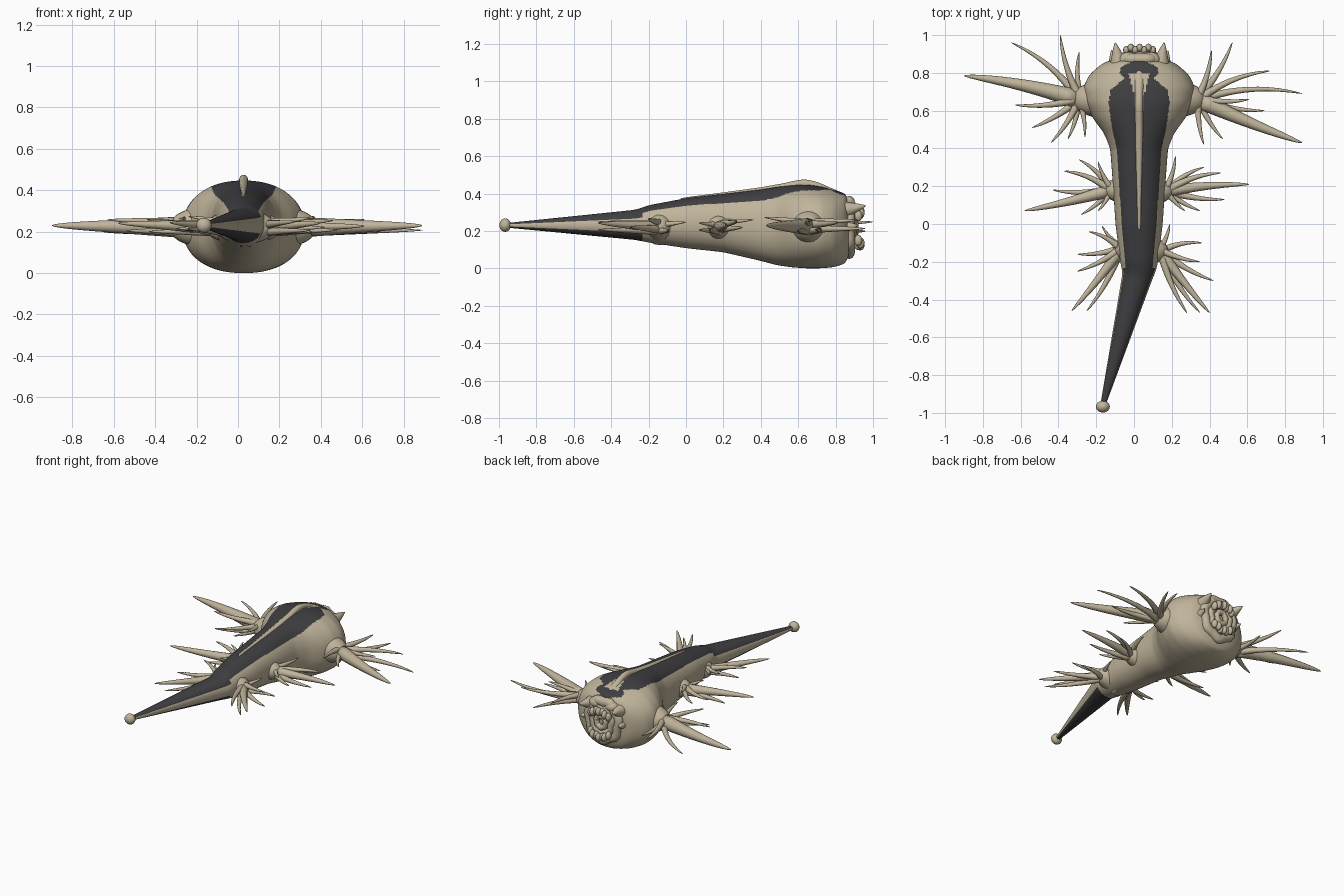
import bpy, bmesh, math, random
from mathutils import Vector

if "Cube" in bpy.data.objects:
    bpy.data.objects.remove(bpy.data.objects["Cube"])

random.seed(4)


def mat(name, c):
    m = bpy.data.materials.new(name)
    m.diffuse_color = (*c, 1)
    m.use_nodes = True
    m.node_tree.nodes["Principled BSDF"].inputs["Base Color"].default_value = m.diffuse_color
    return m


TAN = mat("tan skin", (0.53, 0.46, 0.33))
DARK = mat("charcoal markings", (0.05, 0.05, 0.054))


def lerp(tab, y, k=1):
    if y <= tab[0][0]:
        return tab[0][k]
    for p, q in zip(tab, tab[1:]):
        if y <= q[0]:
            return p[k] + (q[k] - p[k]) * (y - p[0]) / (q[0] - p[0])
    return tab[-1][k]


def finish(name, bm, mats=(TAN,)):
    bmesh.ops.recalc_face_normals(bm, faces=bm.faces)
    me = bpy.data.meshes.new(name)
    bm.to_mesh(me)
    bm.free()
    for m in mats:
        me.materials.append(m)
    for p in me.polygons:
        p.use_smooth = True
    ob = bpy.data.objects.new(name, me)
    bpy.context.collection.objects.link(ob)


def bridge(bm, rings, closed=False):
    # skin rings of vertices, then cap the ends or close the loop
    for a, b in zip(rings, rings[1:] + rings[:1] if closed else rings[1:]):
        n = len(a)
        for i in range(n):
            bm.faces.new((a[i], a[(i + 1) % n], b[(i + 1) % n], b[i]))
    if not closed:
        bm.faces.new(rings[0])
        bm.faces.new(rings[-1])


def tube(bm, pts, radii, sides=12):
    rings = []
    for i, p in enumerate(pts):
        t = (pts[min(i + 1, len(pts) - 1)] - pts[max(i - 1, 0)]).normalized()
        u = t.cross(Vector((0, 0, 1))).normalized()
        v = u.cross(t)
        r = max(radii[i], 0.0008)
        angles = [k * math.tau / sides for k in range(sides)]
        rings.append([bm.verts.new(p + (u * math.cos(a) + v * math.sin(a)) * r) for a in angles])
    bridge(bm, rings)


def spike(bm, a, b, r, bend=0.0, taper=.75, n=18):
    # curved tapering finger with a rounded tip, from a to b
    a, b = Vector(a), Vector(b)
    d = b - a
    m = (a + b) / 2 + Vector((-d.y, d.x, 0)) * bend
    ts = [math.sin(i / n * math.pi / 2) for i in range(n + 1)]
    pts = [a * (1 - t) ** 2 + m * 2 * t * (1 - t) + b * t * t for t in ts]
    tube(bm, pts, [r * (1 - taper * t) * max(0, 1 - t ** 10) ** .5 for t in ts])


def blob(bm, c, s, seg=16):
    r = bmesh.ops.create_uvsphere(bm, u_segments=seg, v_segments=seg // 2, radius=1)
    for v in r["verts"]:
        v.co = Vector([v.co[i] * s[i] + c[i] for i in range(3)])


# body profile: (y, half width, bottom z, top z)
PROF = [(-.96, .014, .218, .242), (-.27, .084, .152, .313), (-.2, .1, .138, .337), (0, .125, .108, .375),
        (.2, .138, .086, .398), (.4, .153, .04, .422), (.48, .185, .018, .435), (.56, .245, .006, .443),
        (.64, .287, 0, .448), (.72, .297, 0, .438), (.79, .265, .006, .42), (.868, .175, .03, .395),
        (.89, .05, .15, .29)]
N, S = 280, 200
ys = [-.96 + 1.85 * i / N for i in range(N + 1)]
cols = [[.027 + .27 * min(0, y + .25) for y in ys]] + [[lerp(PROF, y, k) for y in ys] for k in (1, 2, 3)]
for c in cols:
    for _ in range(12):
        c[1:-1] = [(c[i - 1] + 2 * c[i] + c[i + 1]) / 4 for i in range(1, N)]

# half widths of the charcoal saddle and of the tan line down its middle
SADDLE = [(-.3, .065), (0, .092), (.4, .118), (.5, .143), (.65, .162), (.71, .15), (.77, .08), (.8, .1),
          (.83, .1), (.875, 0)]
LINE = [(-.04, 0), (0, .008), (.5, .018), (.7, .03), (.795, .055), (.797, 0)]


def is_dark(p, cx, hw, lo, hi):
    s = (2 * p.z - lo - hi) / (hi - lo)
    if p.y < -.23:
        return s > .42 or s < -.5
    return s > 0 and lerp(LINE, p.y) <= abs(p.x - cx) < lerp(SADDLE, p.y)


bm = bmesh.new()
rings = []
for y, cx, hw, lo, hi in zip(ys, *cols):
    e = 2 / (2.1 + .2 * max(0, y))
    ring = []
    for k in range(S):
        c, s = math.cos(math.tau * k / S), math.sin(math.tau * k / S)
        ring.append(bm.verts.new((cx + hw * math.copysign(abs(c) ** e, c), y,
                                  (lo + hi) / 2 + (hi - lo) / 2 * math.copysign(abs(s) ** e, s))))
    rings.append(ring)
bridge(bm, rings)
for f in bm.faces:
    m = f.calc_center_median()
    i = min(N, max(0, round((m.y + .96) / 1.85 * N)))
    f.material_index = int(is_dark(m, *[c[i] for c in cols]))
finish("body", bm, (TAN, DARK))

# raised tan ridge along the back, following the body top
bm = bmesh.new()
pts, radii = [], []
for i, y in enumerate(ys):
    if -.03 < y < .795:
        r = min(.021, .007 + .03 * (y + .03))
        wide = max(0, y - .7) * .2
        bump = .016 * math.exp(-((y - .63) / .09) ** 2)
        pts.append(Vector((.027, y, cols[3][i] + .001 + bump - .5 * r - 1.6 * wide)))
        radii.append(r + wide)
tube(bm, pts, radii, 16)
finish("back_ridge", bm)

# ball on the tail tip
bm = bmesh.new()
blob(bm, (-.165, -.967, .231), (.037, .031, .036), 24)
finish("tail_ball", bm)


def limb(name, side, x, y, r, tips):
    # domed stub ending at (x, y) with a fan of fingers reaching the tips
    d = Vector((side * .17, 0, 0))
    p0 = Vector((x, y, .222)) - d
    ts = [math.sin(i / 14 * math.pi / 2) for i in range(15)]
    bm = bmesh.new()
    tube(bm, [p0 + d * t for t in ts], [r * (1.3 - .6 * t) * max(0, 1 - t ** 6) ** .5 for t in ts], 24)
    finish(name + "_stub", bm)
    bm = bmesh.new()
    hub = p0 + d * .75
    for i, (tx, ty) in enumerate(tips):
        v = Vector((tx - hub.x, ty - hub.y, 0))
        thick = .014 + .09 * v.length_squared
        dz = 0 if i == 0 else (.024, -.022, .012, -.012)[i % 4]
        bend = -.09 if v.y < 0 else (.14 if abs(v.x) > v.y else -.1)
        start = hub + v.normalized() * .02 + Vector((0, 0, dz))
        end = (tx, ty, .235 + dz * 1.3 + random.uniform(-.01, .01))
        spike(bm, start, end, thick if i == 0 else min(thick, .022), bend * side * (.3 if i == 0 else 1))
    finish(name + "_fingers", bm)


limb("front_left", -1, -.33, .66, .085, [(-.9, .785), (-.65, .96), (-.39, 1), (-.29, .91), (-.63, .63),
                                         (-.54, .51), (-.44, .43), (-.35, .45), (-.26, .46)])
limb("front_right", 1, .38, .66, .085, [(.89, .43), (.89, .69), (.72, .81), (.52, .96), (.41, .92),
                                        (.69, .6), (.61, .66), (.47, .45), (.37, .42)])
limb("middle_left", -1, -.16, .18, .07, [(-.58, .07), (-.43, .18), (-.37, .28), (-.29, .34), (-.19, .33),
                                         (-.28, .05), (-.19, .07)])
limb("middle_right", 1, .21, .175, .07, [(.61, .21), (.48, .13), (.46, .27), (.37, .3), (.22, .36),
                                         (.35, .07), (.27, .07)])
limb("rear_left", -1, -.11, -.13, .075, [(-.33, -.46), (-.25, -.46), (-.3, -.25), (-.3, -.16), (-.24, -.04),
                                         (-.17, -.33), (-.17, -.01)])
limb("rear_right", 1, .18, -.14, .075, [(.4, -.47), (.35, -.47), (.28, -.47), (.42, -.3), (.35, -.2),
                                        (.36, -.1), (.19, 0)])

# face: nested wavy lips
bm = bmesh.new()
for i in range(3):
    rx, r, n = .115 - .04 * i, .03 - .006 * i, 32
    rings = []
    for k in range(n):
        a = math.tau * k / n
        R = rx * (1 + .06 * math.sin(7 * a))
        ring = []
        for j in range(12):
            t = math.tau * j / 12
            q = R + r * math.cos(t)
            ring.append(bm.verts.new((.03 + q * math.cos(a), .873 + .015 * i + r * math.sin(t),
                                      .225 + q * 1.15 * math.sin(a))))
        rings.append(ring)
    bridge(bm, rings, True)
finish("lips", bm)

# bumps above and below the mouth
bm = bmesh.new()
for k in range(7):
    x = (k - 3) / 3 * .07
    for s in (-1, 1):
        blob(bm, (.03 + x, .92 + .012 * (k % 2), .215 + s * (.09 - 5 * x * x)), (.018, .023, .03), 12)
finish("mouth_bumps", bm)

# horns and brows on the head
bm = bmesh.new()
for s in (-1, 1):
    spike(bm, (.03 + s * .11, .84, .31), (.03 + s * .13, .962, .335), .05, 0, .9)
    spike(bm, (.03 + s * .13, .83, .22), (.03 + s * .15, .92, .23), .04, 0, .9)
    blob(bm, (.03 + s * .06, .87, .335), (.05, .04, .035))
finish("head_horns", bm)
